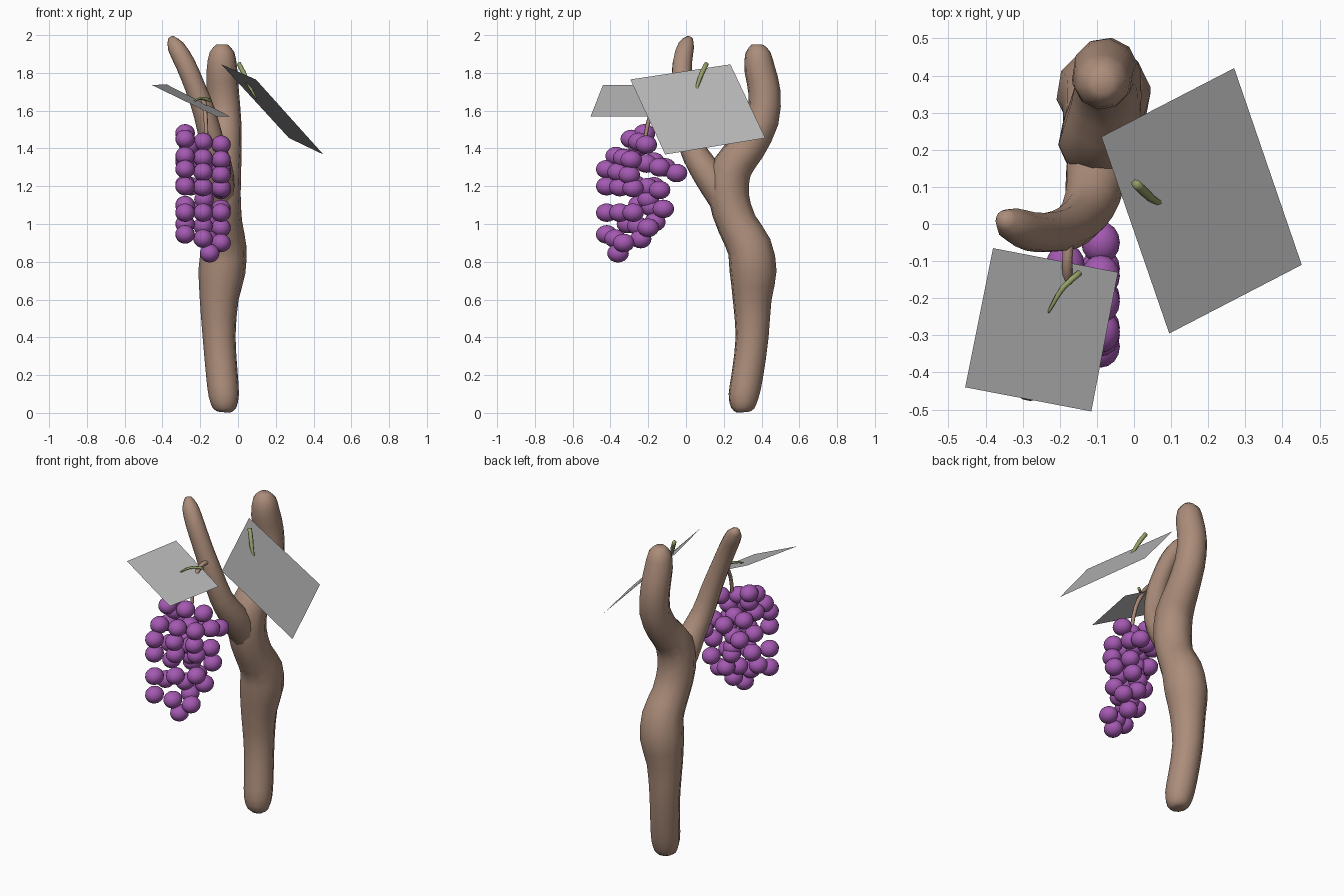
import bpy, bmesh, math
from mathutils import Vector

if "Cube" in bpy.data.objects:
    bpy.data.objects.remove(bpy.data.objects["Cube"])


def material(name, rgb):
    m = bpy.data.materials.new(name)
    m.diffuse_color = (*rgb, 1)
    m.use_nodes = True
    m.node_tree.nodes["Principled BSDF"].inputs["Base Color"].default_value = m.diffuse_color
    return m


BARK = material("bark brown", (0.41, 0.265, 0.195))
GRAPE = material("grape purple", (0.37, 0.10, 0.44))
LEAF = material("leaf grey", (0.50, 0.50, 0.50))
GREEN = material("stem green", (0.30, 0.35, 0.14))


def finish(name, bm, mat, smooth=True):
    bmesh.ops.recalc_face_normals(bm, faces=bm.faces[:])
    me = bpy.data.meshes.new(name)
    bm.to_mesh(me)
    bm.free()
    me.materials.append(mat)
    for p in me.polygons:
        p.use_smooth = smooth
    ob = bpy.data.objects.new(name, me)
    bpy.context.collection.objects.link(ob)
    return ob


def tube(name, points, mat, sides=10, steps=2):
    """Tube along a smooth path of (x, y, z, radius)."""
    pts = [Vector(p) for p in points]
    path = []
    for i in range(len(pts) - 1):
        a, b = pts[max(i - 1, 0)], pts[i]
        c, d = pts[i + 1], pts[min(i + 2, len(pts) - 1)]
        for s in range(steps):
            t = s / steps
            path.append(0.5 * (2 * b + (c - a) * t + (2 * a - 5 * b + 4 * c - d) * t * t
                               + (3 * b - a - 3 * c + d) * t ** 3))
    path.append(pts[-1])
    bm = bmesh.new()
    rings = []
    tan, side = None, None
    for i, p in enumerate(path):
        new = (path[min(i + 1, len(path) - 1)].xyz - path[max(i - 1, 0)].xyz).normalized()
        if tan is None:
            side = new.orthogonal().normalized()
        else:
            side = tan.rotation_difference(new) @ side
        tan = new
        other = tan.cross(side)
        rings.append([bm.verts.new(p.xyz + p[3] * (side * math.cos(k * math.tau / sides)
                                                   + other * math.sin(k * math.tau / sides)))
                      for k in range(sides)])
    for r, q in zip(rings, rings[1:]):
        for k in range(sides):
            n = (k + 1) % sides
            bm.faces.new((r[k], r[n], q[n], q[k]))
    bm.faces.new(rings[0])
    bm.faces.new(rings[-1])
    return finish(name, bm, mat)


# Trunk running up into the thick back branch
tube("trunk", [
    (-.07, .30, .005, .035), (-.07, .30, .025, .062), (-.075, .305, .09, .081),
    (-.085, .325, .2, .085), (-.10, .35, .4, .088), (-.10, .35, .6, .104),
    (-.085, .355, .75, .126), (-.075, .335, .88, .12), (-.085, .27, 1.0, .108),
    (-.095, .225, 1.15, .11), (-.09, .245, 1.3, .108), (-.075, .33, 1.41, .096),
    (-.07, .405, 1.55, .088), (-.08, .415, 1.7, .086), (-.085, .39, 1.82, .082),
    (-.085, .38, 1.91, .066), (-.085, .38, 1.95, .03)], BARK)

# Thin front branch splitting off at the fork
tube("front_branch", [
    (-.09, .24, 1.05, .07), (-.10, .16, 1.2, .085), (-.11, .085, 1.31, .077),
    (-.135, .025, 1.42, .066), (-.175, -.01, 1.58, .06), (-.225, -.022, 1.72, .055),
    (-.28, -.02, 1.85, .053), (-.33, .0, 1.94, .045), (-.355, .02, 1.985, .018)], BARK)

# Stalk of the grape bunch
tube("bunch_stalk", [
    (-.175, -.03, 1.655, .015), (-.18, -.12, 1.65, .014),
    (-.172, -.19, 1.57, .012), (-.165, -.22, 1.43, .01)], BARK, 6, 3)

# Leaf stems
tube("left_leaf_stem", [
    (-.145, -.13, 1.655, .009), (-.19, -.17, 1.665, .008),
    (-.215, -.21, 1.66, .006), (-.235, -.245, 1.645, .003)], GREEN, 6)
tube("right_leaf_stem", [
    (.003, .11, 1.85, .012), (.03, .085, 1.80, .013),
    (.06, .06, 1.73, .009), (.10, .05, 1.66, .004)], GREEN, 6)

# Leaves: single flat panels
for name, corners in (
    ("left_leaf", [(-.38, -.065, 1.74), (-.043, -.13, 1.57),
                   (-.115, -.505, 1.57), (-.455, -.44, 1.735)]),
    ("right_leaf", [(.27, .42, 1.455), (.452, -.11, 1.368),
                    (.095, -.295, 1.765), (-.088, .235, 1.845)])):
    bm = bmesh.new()
    face = bm.faces.new([bm.verts.new(c) for c in corners])
    ob = finish(name, bm, LEAF, False)
    if ob.data.polygons[0].normal.z < 0:
        ob.data.flip_normals()

# Grapes: diagonal rows of three, given as y, z at the left end and y, z at the right end
rows = [(-.37, 1.36, -.29, 1.34), (-.42, 1.29, -.30, 1.26), (-.42, 1.20, -.28, 1.19),
        (-.42, 1.06, -.28, 1.06), (-.42, .945, -.33, .90), (-.29, 1.45, -.21, 1.42),
        (-.28, 1.34, -.14, 1.30), (-.27, 1.21, -.14, 1.18), (-.25, 1.10, -.12, 1.08),
        (-.31, 1.00, -.20, .98), (-.17, 1.33, -.05, 1.27)]
centres = [(-.28, -.22, 1.48), (-.25, -.17, 1.20), (-.18, -.20, 1.13), (-.16, -.165, 1.01),
           (-.16, -.24, .92), (-.15, -.36, .845), (-.26, -.25, 1.41)]
for y0, z0, y1, z1 in rows:
    for i in range(3):
        t = i / 2
        centres.append((-.28 + .19 * t, y0 + (y1 - y0) * t, z0 + (z1 - z0) * t))
bm = bmesh.new()
for c in centres:
    new = bmesh.ops.create_uvsphere(bm, u_segments=16, v_segments=10, radius=1)["verts"]
    bmesh.ops.scale(bm, vec=(.052, .057, .049), verts=new)
    bmesh.ops.translate(bm, vec=c, verts=new)
finish("grapes", bm, GRAPE)
